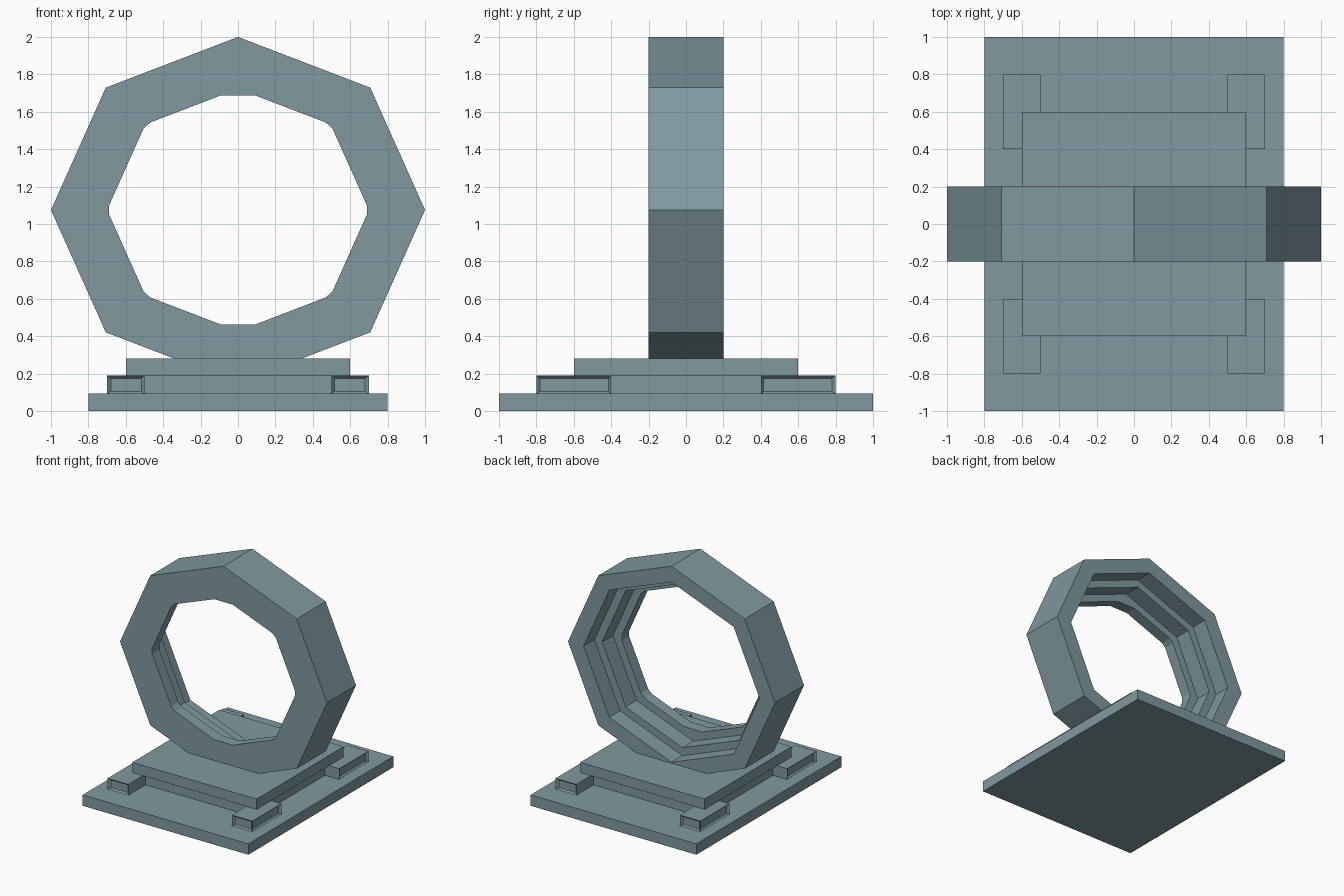
import bpy, bmesh, math
from mathutils import Vector

if "Cube" in bpy.data.objects:
    bpy.data.objects.remove(bpy.data.objects["Cube"])

stone = bpy.data.materials.new("slate_stone")
stone.diffuse_color = (0.214, 0.318, 0.348, 1)
stone.use_nodes = True
stone.node_tree.nodes["Principled BSDF"].inputs["Base Color"].default_value = stone.diffuse_color


def finish(name, bm):
    bmesh.ops.recalc_face_normals(bm, faces=bm.faces)
    mesh = bpy.data.meshes.new(name)
    bm.to_mesh(mesh)
    bm.free()
    mesh.materials.append(stone)
    ob = bpy.data.objects.new(name, mesh)
    bpy.context.collection.objects.link(ob)
    return ob


def box(name, x0, x1, y0, y1, z0, z1, panels=False):
    bm = bmesh.new()
    bmesh.ops.create_cube(bm, size=1)
    for v in bm.verts:
        v.co = Vector(((x0 + x1) / 2 + v.co.x * (x1 - x0),
                       (y0 + y1) / 2 + v.co.y * (y1 - y0),
                       (z0 + z1) / 2 + v.co.z * (z1 - z0)))
    if panels:  # shallow recessed panels on the outward faces
        bm.normal_update()
        sx, sy = (1 if x0 > 0 else -1), (1 if y0 > 0 else -1)
        out = [f for f in bm.faces if f.normal.x * sx > .9 or f.normal.y * sy > .9]
        bmesh.ops.inset_individual(bm, faces=out, thickness=0.022, depth=-0.02)
    return finish(name, bm)


# Stepped plinth: plate, inset body, overhanging top slab
box("base_plate", -.8, .8, -1, 1, 0, .095)
box("plinth_body", -.56, .56, -.56, .56, .09, .2)
box("plinth_top", -.6, .6, -.6, .6, .19, .28)

# Four corner feet around the plinth
for sx in (-1, 1):
    for sy in (-1, 1):
        xs = sorted((sx * .5, sx * .7))
        ys = sorted((sy * .4, sy * .8))
        box("corner_foot", *xs, *ys, .09, .19, panels=True)

# Octagonal ring: cross-section as (radius, y), stepped wider toward the back
CZ, RX, RZ = 1.075, 1.0, 0.925
profile = [(1, -.2), (1, .2), (.85, .2), (.85, .05),
           (.775, .05), (.775, -.1), (.7, -.1), (.7, -.2)]


def corner(k, r, y):
    a = math.pi / 4 * k
    return Vector((RX * r * math.sin(a), y, CZ + RZ * r * math.cos(a)))


bm = bmesh.new()
rings = []
for r, y in profile:
    loop = []
    for k in range(8):
        # inner corners are slightly cut, most at top and bottom
        t = 0 if r > .72 else (.18 if k % 4 == 0 else .05)
        p = corner(k, r, y)
        for other in (k - 1, k + 1):
            loop.append(bm.verts.new(p.lerp(corner(other, r, y), t)))
    rings.append(loop)
for i, a in enumerate(rings):
    b = rings[(i + 1) % len(rings)]
    for j in range(16):
        n = (j + 1) % 16
        bm.faces.new((a[j], a[n], b[n], b[j]))
bmesh.ops.remove_doubles(bm, verts=bm.verts, dist=1e-4)
finish("octagonal_ring", bm)
